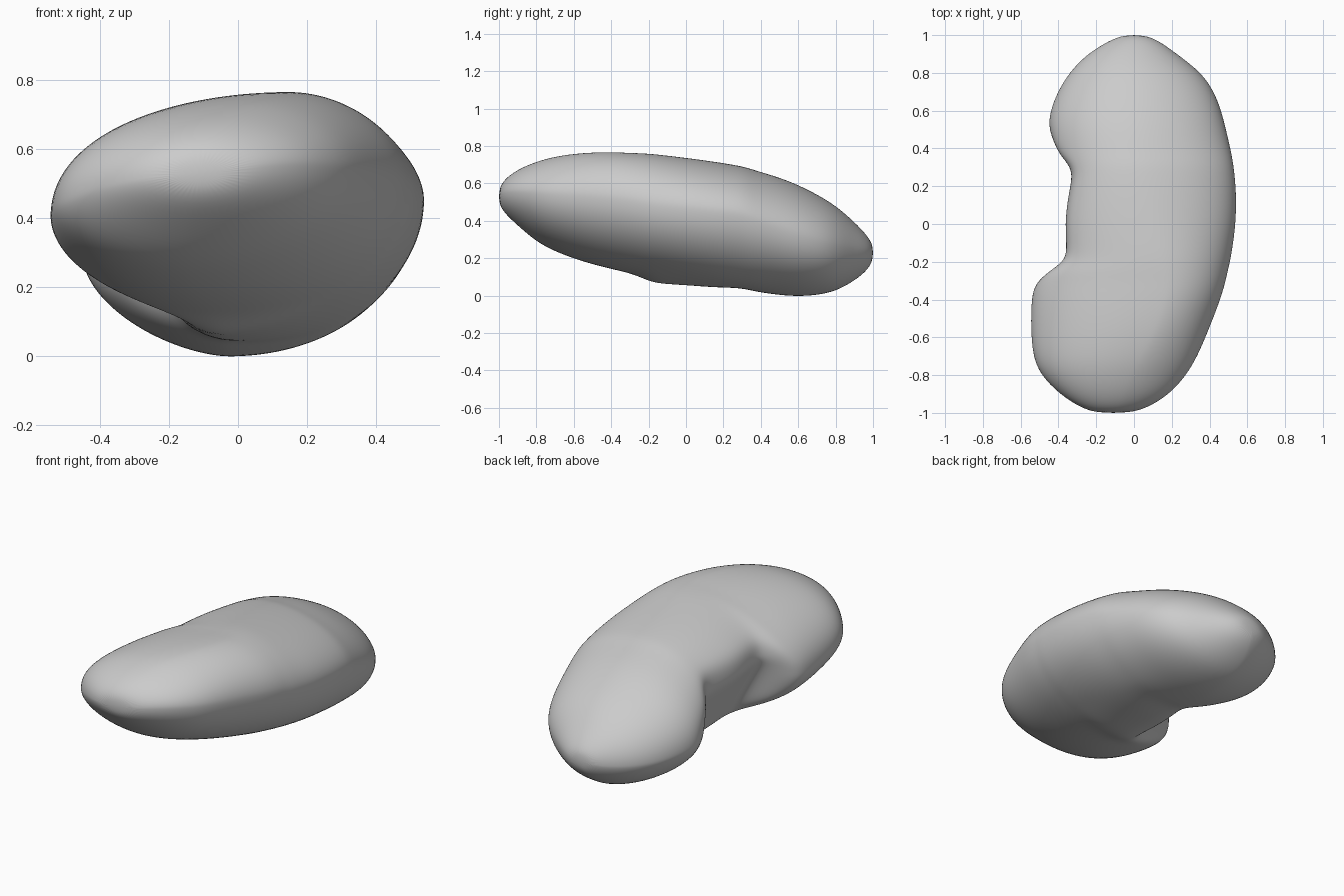
import bpy, bmesh
from math import sin, cos, pi, exp

if "Cube" in bpy.data.objects:
    bpy.data.objects.remove(bpy.data.objects["Cube"])

# Cross-section stations along the body: y, left x, right x, top z, bottom z
STATIONS = [
    (-1.0, -.19, -.03, .565, .495), (-.975, -.28, .07, .62, .445),
    (-.9, -.395, .19, .675, .375), (-.8, -.495, .278, .717, .288),
    (-.7, -.537, .337, .745, .235), (-.55, -.547, .40, .765, .18),
    (-.4, -.545, .458, .768, .142), (-.31, -.528, .484, .764, .122),
    (-.25, -.46, .497, .762, .10), (-.2, -.375, .509, .759, .078),
    (-.14, -.355, .52, .754, .062), (0, -.37, .54, .737, .055),
    (.15, -.35, .543, .717, .043), (.26, -.325, .534, .699, .043),
    (.32, -.35, .526, .687, .035), (.38, -.41, .516, .667, .02),
    (.5, -.457, .488, .632, .002), (.6, -.444, .463, .592, -.004),
    (.7, -.405, .425, .542, .002), (.8, -.345, .36, .482, .023),
    (.9, -.25, .228, .395, .078), (.975, -.125, .125, .315, .14),
    (1.0, -.05, .05, .265, .195),
]
SIDES = 48


def blend(y, a, b):
    t = min(1, max(0, (y - a) / (b - a)))
    return t * t * (3 - 2 * t)


def section(y, left, right, top, bottom):
    # Tilted oval of four quarter curves, then the hilum is carved off its left side
    full, keel = left, bottom
    if -.31 < y < .5:
        full = -.53 + .07 * (y + .31) / .81
    if -.4 < y < .5:
        keel = .142 * (1 - (y + .4) / .96) ** 1.5
    mid, height, width = (full + right) / 2, top - bottom, right - full
    hilum = blend(y, -.33, -.18) * (1 - blend(y, .25, .45))
    x_top = mid + width * .2 * exp(-((y + .45) / .45) ** 2)
    x_bottom = mid - .04 * width
    z_left = bottom + height * (.40 + .06 * blend(y, 0, .8) + .15 * hilum)
    z_right = bottom + height * (.60 - .07 * blend(y, .2, .8))
    edge = left + .35 * (full - left)
    points = []
    for i in range(SIDES):
        a = 2 * pi * i / SIDES
        c, s = cos(a), sin(a)
        low_left = 1.9 - .25 * blend(y, -.3, .4)
        n = (1.9 if c > 0 else 2) if s > 0 else (2.0 if c > 0 else low_left)
        u, v = abs(c) ** (2 / n), abs(s) ** (2 / n)
        x0 = x_top if s > 0 else x_bottom
        z0 = z_right if c > 0 else z_left
        low = bottom + (keel - bottom) * min(1, 2 * u) if c > 0 else bottom
        x = x0 + u * ((right if c > 0 else edge) - x0)
        z = z0 + v * ((top if s > 0 else low) - z0)
        # soft clamp against the hilum wall, which leans inwards below its lip
        if hilum > 0 and c < 0:
            wall = left + .55 * hilum * max(0, bottom + height * .6 - z)
            d, k = x - wall, .06 * hilum + 1e-4
            if abs(d) < k:
                x = wall + (d + k) ** 2 / (4 * k)
            elif d < 0:
                x = wall
        points.append((x, y, z))
    return points


# Kidney-shaped body lofted from the sections
bm = bmesh.new()
rings = [[bm.verts.new(p) for p in section(*st)] for st in STATIONS]
for r0, r1 in zip(rings, rings[1:]):
    for i in range(SIDES):
        j = (i + 1) % SIDES
        bm.faces.new((r0[i], r0[j], r1[j], r1[i]))
bm.faces.new(rings[0])
bm.faces.new(rings[-1])
bmesh.ops.recalc_face_normals(bm, faces=bm.faces)
for f in bm.faces:
    f.smooth = True
mesh = bpy.data.meshes.new("kidney_body")
bm.to_mesh(mesh)
bm.free()
body = bpy.data.objects.new("kidney_body", mesh)
bpy.context.collection.objects.link(body)
sub = body.modifiers.new("smooth_surface", 'SUBSURF')
sub.levels = sub.render_levels = 2
